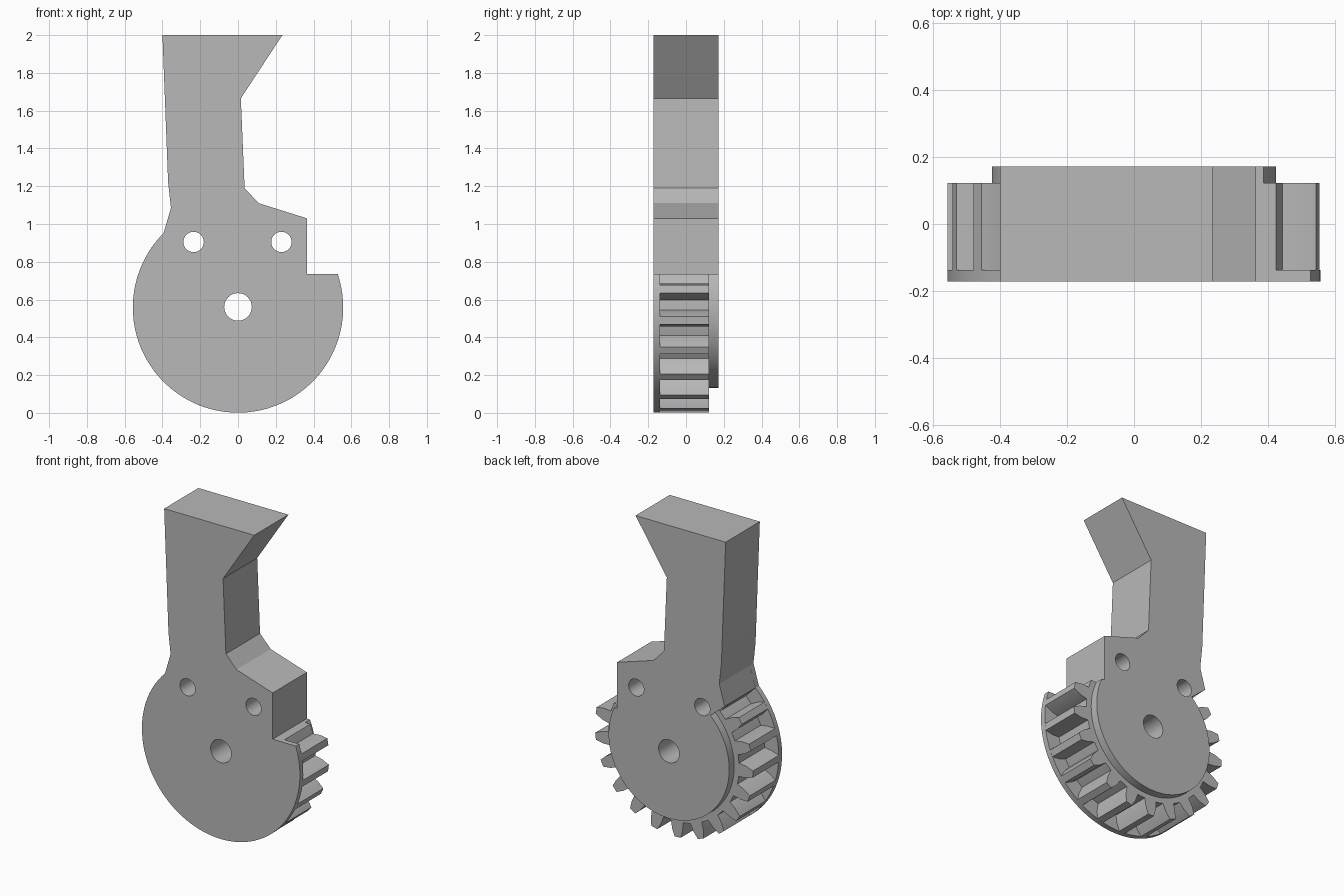
import bpy
import bmesh
from math import radians, degrees, sin, cos, asin, sqrt, pi
from mathutils import Vector

cube = bpy.data.objects.get("Cube")
if cube:
    bpy.data.objects.remove(cube, do_unlink=True)

# Main dimensions
CENTRE_Z = 0.558
SHELF_Z = 0.735
TIP_R, ROOT_R, HUB_R = 0.557, 0.46, 0.425
TEETH = 21
FIRST_TOOTH = 10.1
END_ANGLE = -225

grey = bpy.data.materials.new("plain grey")
grey.use_nodes = True
colour = (0.48, 0.48, 0.48, 1)
grey.diffuse_color = colour
grey.node_tree.nodes["Principled BSDF"].inputs["Base Color"].default_value = colour

# Arm outline, from the left shoulder over the top to the shelf
ARM = [(-0.393, 0.951), (-0.355, 1.085), (-0.37, 1.22), (-0.4, 2), (0.235, 2),
       (0.015, 1.665), (0.035, 1.19), (0.11, 1.11), (0.365, 1.03), (0.365, SHELF_Z)]


def polar(radius, angle):
    a = radians(angle)
    return (radius * cos(a), CENTRE_Z + radius * sin(a))


def shelf_angle(radius):
    return degrees(asin((SHELF_Z - CENTRE_Z) / radius))


def arc(radius, start, end, step=4):
    count = max(1, round(abs(end - start) / step))
    return [polar(radius, start + (end - start) * i / count) for i in range(count + 1)]


def toothed_arc():
    """Root arc with tapered teeth, running down from the shelf."""
    points = []
    previous = shelf_angle(ROOT_R)
    pitch = 360 / TEETH
    flank = [(ROOT_R, 5.3), (0.51, 4.2), (TIP_R, 2.2)]
    for k in range(TEETH):
        middle = FIRST_TOOTH - k * pitch
        if middle - 5.3 < END_ANGLE:
            break
        points += arc(ROOT_R, previous, middle + 5.3)
        points += [polar(r, middle + half) for r, half in flank[1:]]
        points += [polar(r, middle - half) for r, half in reversed(flank[1:])]
        previous = middle - 5.3
    return points + arc(ROOT_R, previous, END_ANGLE)


def circle(x, z, radius, count=32):
    return [(x + radius * cos(2 * pi * i / count), z + radius * sin(2 * pi * i / count))
            for i in range(count)]


# Pivot bore and the two pin holes
HOLES = [circle(0, 0.561, 0.073), circle(-0.235, 0.905, 0.054), circle(0.23, 0.905, 0.054)]


def plate(name, outline, y_front, y_back):
    """Extrude an outline with the holes from y_front to y_back."""
    bm = bmesh.new()
    edges = []
    for loop in [outline] + HOLES:
        verts = [bm.verts.new((x, y_front, z)) for x, z in loop]
        edges += [bm.edges.new((a, b)) for a, b in zip(verts, verts[1:] + verts[:1])]
    bmesh.ops.triangle_fill(bm, edges=edges, use_beauty=True, normal=(0, -1, 0))
    extruded = bmesh.ops.extrude_face_region(bm, geom=bm.faces[:], use_keep_orig=True)
    moved = [g for g in extruded["geom"] if isinstance(g, bmesh.types.BMVert)]
    bmesh.ops.translate(bm, verts=moved, vec=Vector((0, y_back - y_front, 0)))
    bmesh.ops.recalc_face_normals(bm, faces=bm.faces[:])
    mesh = bpy.data.meshes.new(name)
    bm.to_mesh(mesh)
    bm.free()
    mesh.materials.append(grey)
    obj = bpy.data.objects.new(name, mesh)
    bpy.context.collection.objects.link(obj)
    bpy.ops.object.select_all(action='DESELECT')
    obj.select_set(True)
    bpy.context.view_layer.objects.active = obj
    bpy.ops.object.shade_smooth_by_angle(angle=radians(15))
    return obj


# Front flange, toothed middle and back hub share the same arm
flange = arc(TIP_R, shelf_angle(TIP_R), END_ANGLE) + ARM[1:]
plate("front_flange", flange, -0.172, -0.138)
plate("toothed_sector", toothed_arc() + ARM, -0.138, 0.122)
hub = arc(HUB_R, shelf_angle(HUB_R), -226.6) + ARM
plate("back_hub", hub, 0.122, 0.172)
